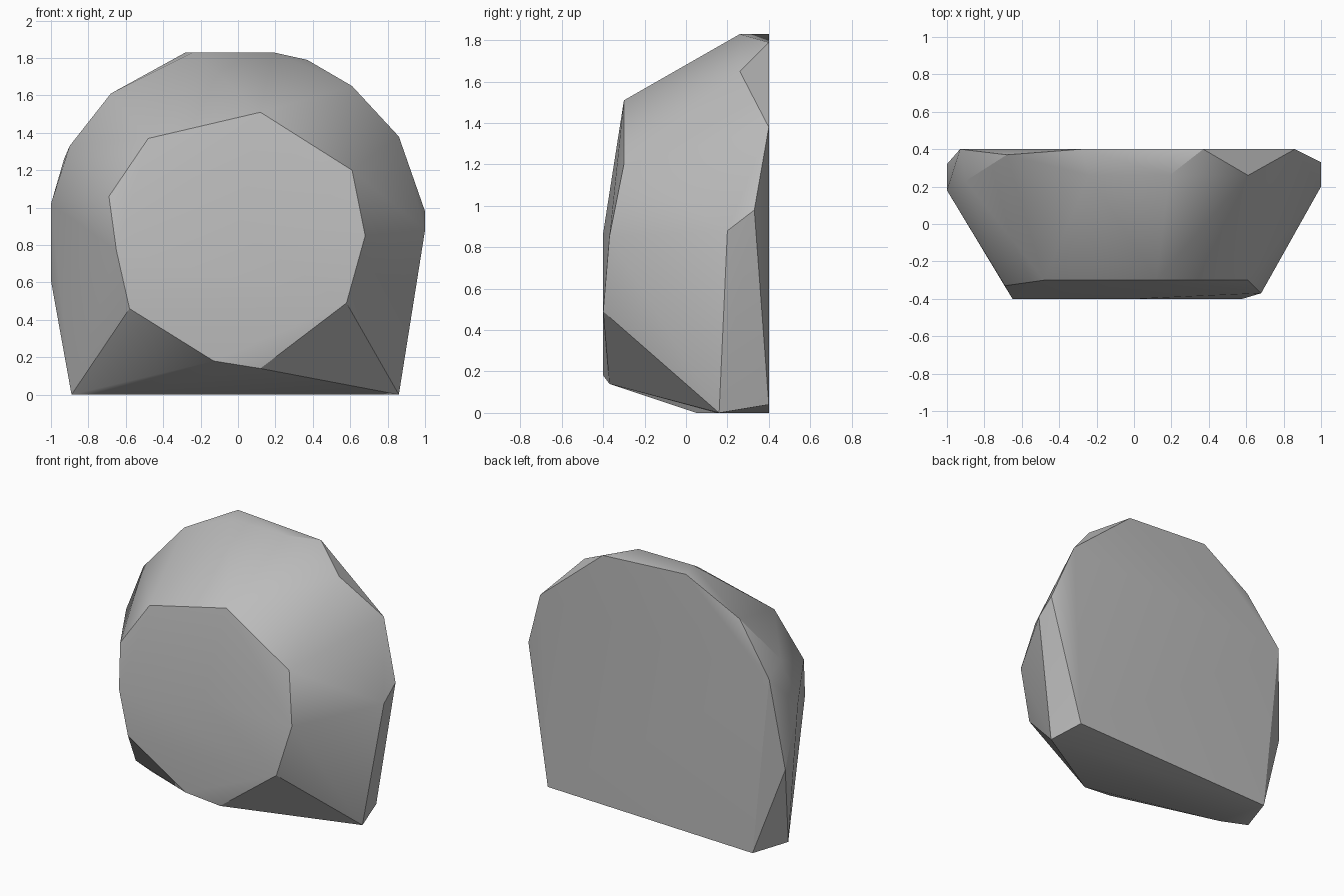
import bpy
import bmesh
import math

# Remove the default cube only
default_cube = bpy.data.objects.get("Cube")
if default_cube:
    bpy.data.objects.remove(default_cube, do_unlink=True)


def make_material(name, color):
    material = bpy.data.materials.new(name)
    material.use_nodes = True
    material.diffuse_color = color
    shader = material.node_tree.nodes["Principled BSDF"]
    shader.inputs["Base Color"].default_value = color
    shader.inputs["Roughness"].default_value = 0.9
    return material


def hull_object(name, corners, material):
    """Wrap a chiselled convex stone around its corner points."""
    mesh = bpy.data.meshes.new(name)
    bm = bmesh.new()
    for corner in corners:
        bm.verts.new(corner)
    hull = bmesh.ops.convex_hull(bm, input=bm.verts)
    unused = {v for v in hull["geom_interior"] + hull["geom_unused"]
              if isinstance(v, bmesh.types.BMVert)}
    bmesh.ops.delete(bm, geom=list(unused), context="VERTS")
    bmesh.ops.recalc_face_normals(bm, faces=bm.faces)
    bm.to_mesh(mesh)
    bm.free()
    mesh.materials.append(material)
    stone = bpy.data.objects.new(name, mesh)
    bpy.context.collection.objects.link(stone)
    return stone


# Broad front facet, leaning back toward the top
front_facet = [
    (0.12, -0.3, 1.51), (-0.48, -0.3, 1.37), (-0.69, -0.33, 1.06),
    (-0.65, -0.4, 0.77), (-0.58, -0.4, 0.46), (-0.13, -0.4, 0.18),
    (0.12, -0.37, 0.14), (0.58, -0.4, 0.49), (0.68, -0.37, 0.85),
    (0.61, -0.3, 1.2), (0, -0.4, 0.87),
]

# Widest ring around the body
girth = [
    (-0.24, 0.26, 1.83), (0.19, 0.26, 1.83), (0.61, 0.26, 1.65),
    (1, 0.2, 0.88), (1, 0.33, 0.98), (-0.68, 0.37, 1.61),
    (-0.9, 0.23, 1.33), (-1, 0.18, 1.02), (-1, 0.32, 0.61),
]

# Flat back outline
back_facet = [(x, 0.4, z) for x, z in (
    (-0.28, 1.83), (0.37, 1.79), (0.86, 1.38),
    (0.8, 0.04), (-0.8, 0), (-0.93, 1.26),
)]

# Corners resting on the ground
base = [(x, y, 0) for x, y in ((-0.89, 0.13), (-0.71, 0.05), (0.86, 0.16))]

stone_grey = make_material("stone_grey", (0.5, 0.5, 0.5, 1))
boulder = hull_object("boulder", front_facet + girth + back_facet + base, stone_grey)

# Soft shading inside facets, crisp ridges between them
bpy.ops.object.select_all(action="DESELECT")
boulder.select_set(True)
bpy.context.view_layer.objects.active = boulder
bpy.ops.object.shade_smooth_by_angle(angle=math.radians(30))
